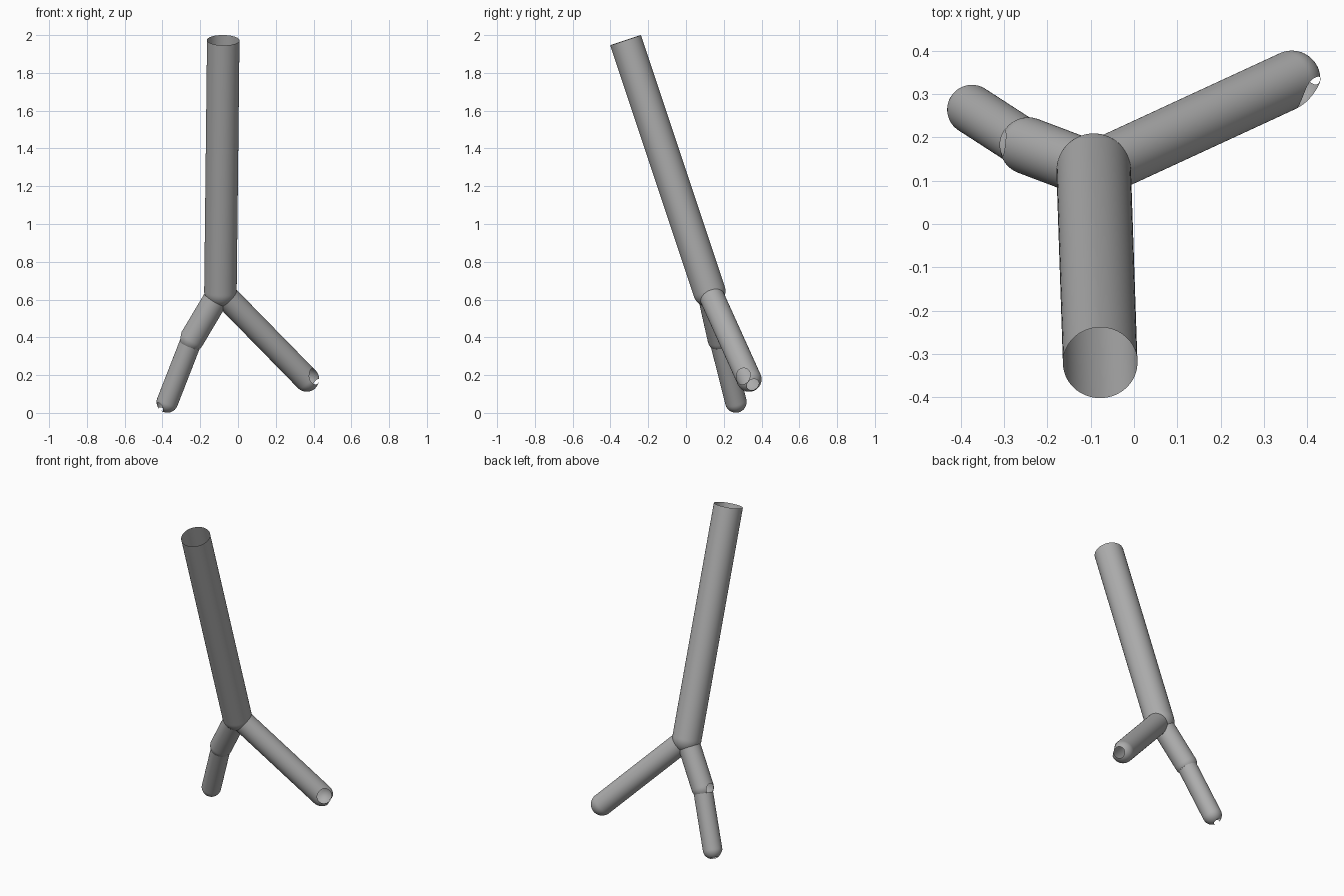
import bpy, bmesh, math
from mathutils import Vector

if "Cube" in bpy.data.objects:
    bpy.data.objects.remove(bpy.data.objects["Cube"], do_unlink=True)

grey = bpy.data.materials.new("plain_grey")
grey.use_nodes = True
grey.diffuse_color = (0.42, 0.42, 0.42, 1)
grey.node_tree.nodes["Principled BSDF"].inputs["Base Color"].default_value = grey.diffuse_color

SIDES = 72


def tube(name, start, end, radius, parent_radius=0, holes=()):
    """Open tube with a domed end; holes are (direction, radius) pairs cut from the dome."""
    axis = (end - start).normalized()
    if parent_radius:
        start = start + axis * math.sqrt(parent_radius ** 2 - radius ** 2)
    length = (end - start).length
    turn = axis.to_track_quat('Z', 'Y')

    # Profile rings: coarse shaft, finer collar, then the dome
    fine = min(0.1, length * 0.5)
    rings = [(radius, -length)] + [(radius, -fine * (1 - i / 14)) for i in range(14)]
    rings += [(radius * math.cos(a), radius * math.sin(a))
              for a in (math.pi / 2 * i / 18 for i in range(18))]
    bm = bmesh.new()
    loops = []
    for r, z in rings:
        loops.append([bm.verts.new(turn @ Vector((r * math.cos(t), r * math.sin(t), z)))
                      for t in (math.tau * k / SIDES for k in range(SIDES))])
    for low, high in zip(loops, loops[1:]):
        for k in range(SIDES):
            n = (k + 1) % SIDES
            bm.faces.new((low[k], low[n], high[n], high[k]))
    tip = bm.verts.new(axis * radius)
    for k in range(SIDES):
        bm.faces.new((loops[-1][k], loops[-1][(k + 1) % SIDES], tip))

    # Cut each hole, then ease the ragged rim onto a clean circle
    for direction, size in holes:
        d = direction.normalized()

        def away(p):
            return (p - d * p.dot(d)).length

        gone = [f for f in bm.faces
                if f.calc_center_median().dot(d) > 0 and away(f.calc_center_median()) < size]
        rim = {v for f in gone for v in f.verts}
        bmesh.ops.delete(bm, geom=gone, context='FACES')
        for v in (v for v in rim if v.is_valid and v.is_boundary):
            if abs(away(v.co) - size) > 0.012:
                continue
            for _ in range(8):
                along = d * v.co.dot(d)
                v.co = along + (v.co - along).normalized() * size
                shaft = axis * min(0, v.co.dot(axis))
                v.co = shaft + (v.co - shaft).normalized() * radius

    bmesh.ops.translate(bm, verts=bm.verts, vec=end)
    for f in bm.faces:
        f.smooth = True
    mesh = bpy.data.meshes.new(name)
    bm.to_mesh(mesh)
    bm.free()
    mesh.materials.append(grey)
    obj = bpy.data.objects.new(name, mesh)
    bpy.context.collection.objects.link(obj)
    return obj


# Joint centres
top = Vector((-0.078, -0.32, 1.973))
fork = Vector((-0.093, 0.123, 0.645))
left_end = Vector((0.364, 0.334, 0.178))
right_joint = Vector((-0.244, 0.18, 0.391))
right_end = Vector((-0.374, 0.264, 0.058))

TRUNK, BRANCH, TWIG = 0.086, 0.066, 0.057

# Main tube, opened where both branches leave it
tube("trunk", top, fork, TRUNK,
     holes=[(left_end - fork, BRANCH), (right_joint - fork, BRANCH)])

# Long left branch with two side openings
tube("left_branch", fork, left_end, BRANCH, TRUNK,
     holes=[(Vector((0.75, -0.6, 0.3)), 0.044), (Vector((0.8, 0.35, -0.5)), 0.034)])

# Short right branch: one tube continues, one opening stays free
tube("right_branch", fork, right_joint, BRANCH, TRUNK,
     holes=[(right_end - right_joint, TWIG), (Vector((-0.97, 0.1, 0.15)), 0.031)])

# Lower right twig with two small openings at its tip
tube("right_twig", right_joint, right_end, TWIG, BRANCH,
     holes=[(Vector((-0.75, -0.4, -0.5)), 0.026), (Vector((-0.45, 0.35, -0.82)), 0.024)])
